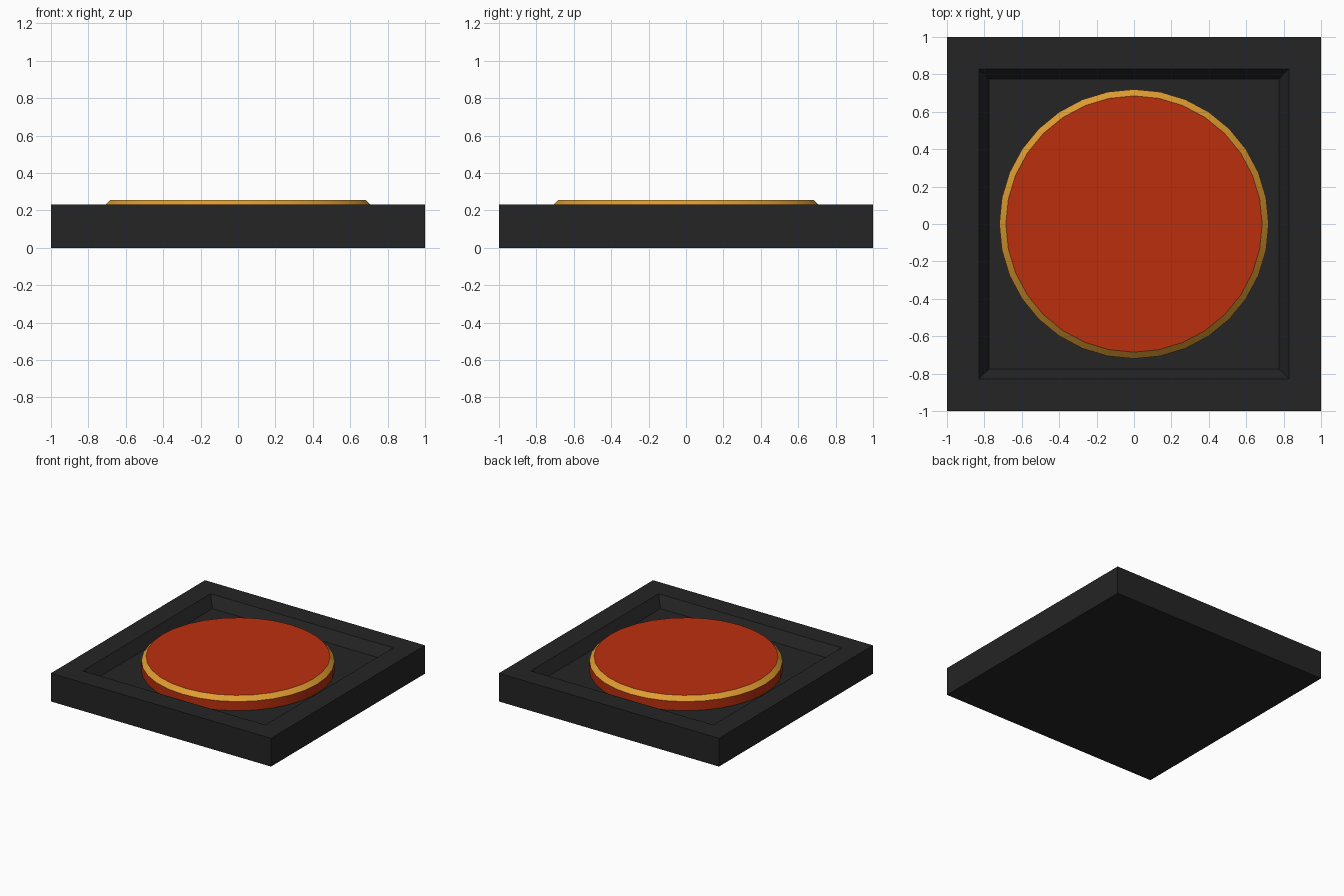
import bpy, bmesh, math

if "Cube" in bpy.data.objects:
    bpy.data.objects.remove(bpy.data.objects["Cube"])


def material(name, rgb):
    m = bpy.data.materials.new(name)
    m.diffuse_color = (*rgb, 1.0)
    m.use_nodes = True
    m.node_tree.nodes["Principled BSDF"].inputs["Base Color"].default_value = m.diffuse_color
    return m


BLACK = material("charcoal black", (0.018, 0.018, 0.018))
RED = material("brick red", (0.5, 0.028, 0.004))
GOLD = material("gold", (0.75, 0.34, 0.03))


def lathe_stack(name, profile, sides, phase, mats, caps=(True, True)):
    """Stack rings of (radius, z), bridge them and cap the ends."""
    bm = bmesh.new()
    rings = []
    for r, z in profile:
        rings.append([bm.verts.new((r * math.cos(phase + 2 * math.pi * i / sides),
                                    r * math.sin(phase + 2 * math.pi * i / sides), z))
                      for i in range(sides)])
    for a, b in zip(rings, rings[1:]):
        for i in range(sides):
            j = (i + 1) % sides
            bm.faces.new((a[i], a[j], b[j], b[i]))
    bm.faces.new(rings[0][::-1])
    bm.faces.new(rings[-1])
    bmesh.ops.recalc_face_normals(bm, faces=bm.faces)
    me = bpy.data.meshes.new(name)
    bm.to_mesh(me)
    bm.free()
    for m in mats:
        me.materials.append(m)
    ob = bpy.data.objects.new(name, me)
    bpy.context.collection.objects.link(ob)
    return ob


# Square base with a sloped-wall recess (half-widths turned into corner radii)
Q = math.sqrt(2)
FLOOR, TOP = 0.145, 0.232
lathe_stack("base_plate",
            [(Q, 0), (Q, TOP), (0.83 * Q, TOP), (0.775 * Q, FLOOR)],
            4, math.pi / 4, [BLACK])

# Round button with a chamfered rim
button = lathe_stack("button",
                     [(0.72, FLOOR - 0.01), (0.72, 0.22), (0.685, 0.255)],
                     32, 0, [RED, GOLD])

# Only the sloping rim faces are gold
for f in button.data.polygons:
    if 0.3 < f.normal.z < 0.95:
        f.material_index = 1

bpy.context.view_layer.objects.active = button
button.select_set(True)
bpy.ops.object.shade_smooth_by_angle(angle=math.radians(30))
